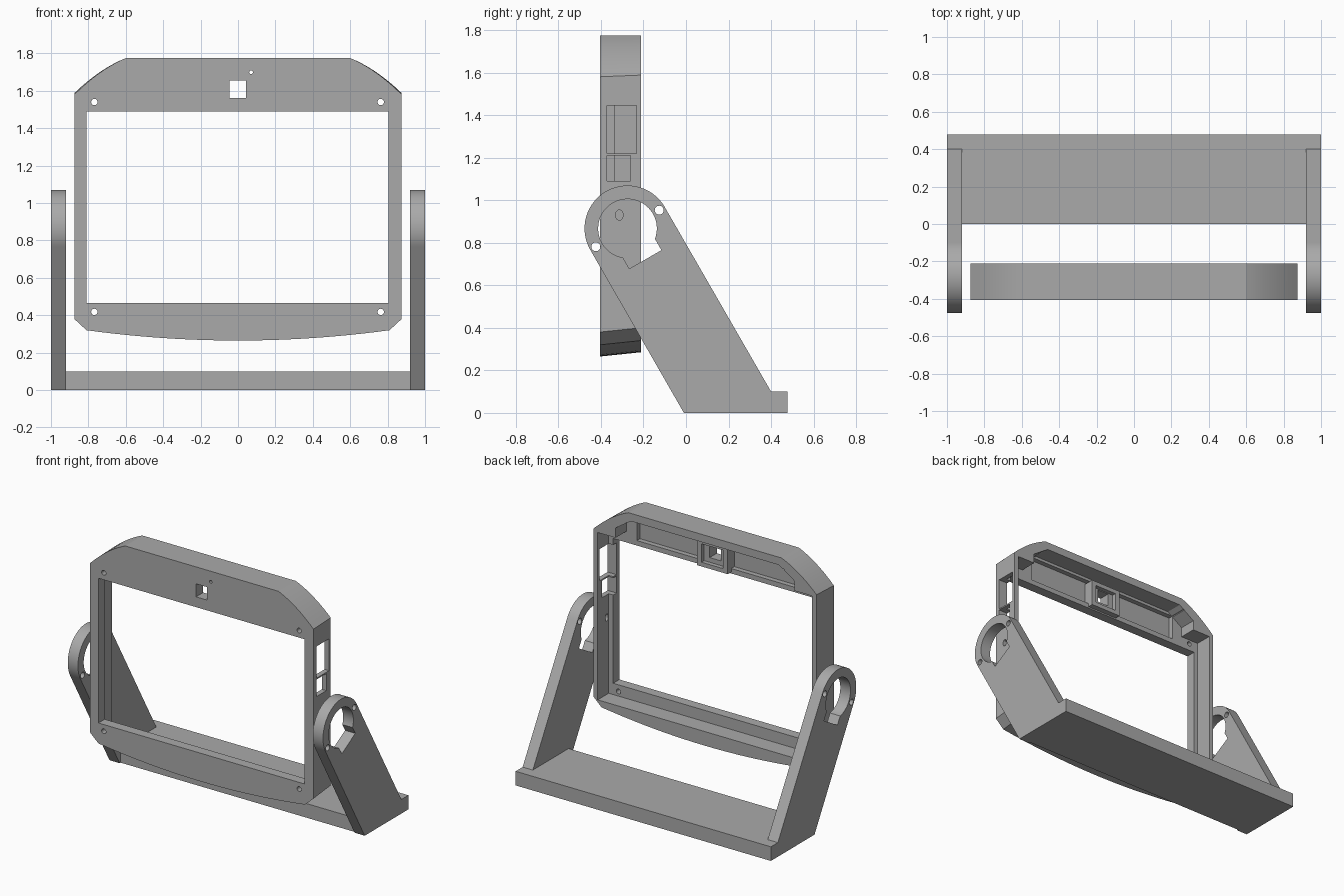
import bpy, bmesh, math
from mathutils import Vector

if "Cube" in bpy.data.objects:
    bpy.data.objects.remove(bpy.data.objects["Cube"])

grey = bpy.data.materials.new("plain grey")
grey.use_nodes = True
COLOUR = (0.40, 0.40, 0.40, 1)
grey.diffuse_color = COLOUR
grey.node_tree.nodes["Principled BSDF"].inputs["Base Color"].default_value = COLOUR


def prism(name, profile, start, end, axis="y", far_profile=None):
    """Extrude a profile along x (points are y, z) or y (points are x, z)."""
    bm = bmesh.new()
    place = (lambda p, d: (d, p[0], p[1])) if axis == "x" else (lambda p, d: (p[0], d, p[1]))
    near = [bm.verts.new(place(p, start)) for p in profile]
    far = [bm.verts.new(place(p, end)) for p in far_profile or profile]
    bm.faces.new(near)
    bm.faces.new(far[::-1])
    for i in range(len(near)):
        j = (i + 1) % len(near)
        bm.faces.new((near[i], far[i], far[j], near[j]))
    bmesh.ops.recalc_face_normals(bm, faces=bm.faces)
    mesh = bpy.data.meshes.new(name)
    bm.to_mesh(mesh)
    bm.free()
    mesh.materials.append(grey)
    obj = bpy.data.objects.new(name, mesh)
    bpy.context.collection.objects.link(obj)
    return obj


def rect(a0, a1, b0, b1):
    return [(a0, b0), (a1, b0), (a1, b1), (a0, b1)]


def box(name, x0, x1, y0, y1, z0, z1):
    return prism(name, rect(x0, x1, z0, z1), y0, y1)


def arc(centre, radius, start, end, steps):
    angles = [math.radians(start + (end - start) * i / steps) for i in range(steps + 1)]
    return [(centre[0] + radius * math.cos(a), centre[1] + radius * math.sin(a)) for a in angles]


def circle(centre, radius, steps=24):
    return arc(centre, radius, 0, 360, steps)[:-1]


def combine(obj, other, operation="DIFFERENCE"):
    mod = obj.modifiers.new(operation, "BOOLEAN")
    mod.operation, mod.object, mod.solver = operation, other, "EXACT"
    bpy.context.view_layer.objects.active = obj
    bpy.ops.object.modifier_apply(modifier=mod.name)
    bpy.data.objects.remove(other)


def smooth(obj):
    bpy.ops.object.select_all(action="DESELECT")
    obj.select_set(True)
    bpy.context.view_layer.objects.active = obj
    bpy.ops.object.shade_smooth_by_angle(angle=math.radians(20))


# Stand: base bar and two leaning arms with keyed pivot rings
box("base_bar", -0.92, 0.92, 0, 0.478, 0, 0.1)
PIVOT = Vector((-0.275, 0.867))
down, side = Vector((0.5, -0.866)), Vector((0.866, 0.5))
arm_profile = [(-0.01, 0), (0.478, 0), (0.478, 0.1), (0.4, 0.1)] + arc(PIVOT, 0.202, 30, 210, 40)
key_angle = math.degrees(math.asin(0.087 / 0.138))
ring_profile = arc(PIVOT, 0.138, -60 + key_angle, 300 - key_angle, 48)
ring_profile += [PIVOT + down * 0.168 + side * s for s in (-0.087, 0.087)]
for name, x0, x1 in (("left_arm", 0.92, 1), ("right_arm", -1, -0.92)):
    arm = prism(name, arm_profile, x0, x1, "x")
    combine(arm, prism("ring_cut", ring_profile, x0 - 0.05, x1 + 0.05, "x"))
    for s in (-0.172, 0.172):
        combine(arm, prism("bolt_cut", circle(PIVOT + side * s, 0.021), x0 - 0.05, x1 + 0.05, "x"))
    smooth(arm)

# Screen frame: outer shell with curved shoulders and bowed bottom
FRONT, BACK, PLATE = -0.405, -0.212, -0.335


def shoulder(t):
    x = 0.875 - 0.275 * t
    return (x, 1.58 + 0.195 * t + 0.08 * t * (1 - t))


half = [shoulder(1 - i / 10) for i in range(11)] + [(0.875, 0.38)]
half += [(0.81 * i / 12, 0.265 + 0.055 * (i / 12) ** 2) for i in range(12, 0, -1)]
outline = half + [(0, 0.265)] + [(-x, z) for x, z in reversed(half)]
rear = [(x, z + (0.02 if z < 1 else 0.008 * (1.775 - z) / 0.195)) for x, z in outline]
frame = prism("screen_frame", outline, FRONT, BACK, "y", rear)

# Screen opening and the rear cavity, stepped in at the top corners
combine(frame, box("opening_cut", -0.81, 0.805, -0.6, 0, 0.465, 1.49))
cavity = [(-0.84, 0.385), (0.84, 0.385), (0.84, 1.57), (0.7, 1.57), (0.7, 1.64),
          (0.58, 1.72), (-0.58, 1.72), (-0.7, 1.64), (-0.7, 1.57), (-0.84, 1.57)]
combine(frame, prism("cavity_cut", cavity, PLATE, 0))
combine(frame, box("pocket_cut", -0.62, 0.62, -0.37, 0, 1.525, 1.7))

# Sensor housing behind the top strip
combine(frame, box("sensor_housing", -0.12, 0.12, -0.385, -0.295, 1.5, 1.69), "UNION")
combine(frame, box("housing_recess_cut", -0.085, 0.085, -0.325, 0, 1.53, 1.66))
combine(frame, box("sensor_cut", -0.045, 0.042, -0.6, 0, 1.563, 1.655))
combine(frame, prism("pinhole_cut", circle((0.07, 1.7), 0.01, 16), -0.6, -0.25))

# Corner screw holes
for x in (-0.768, 0.763):
    for z in (0.418, 1.54):
        combine(frame, prism("screw_cut", circle((x, z), 0.017), -0.6, -0.25))

# Connector windows and cable slot in the left wall
for y1, z0, z1 in ((-0.232, 1.22, 1.445), (-0.262, 1.09, 1.21)):
    combine(frame, box("window_cut", 0.7, 0.95, -0.372, y1, z0, z1))
slot = arc((-0.313, 0.938), 0.016, 0, 180, 10) + arc((-0.313, 0.922), 0.016, 180, 360, 10)
combine(frame, prism("slot_cut", slot, 0.7, 0.95, "x"))
smooth(frame)
